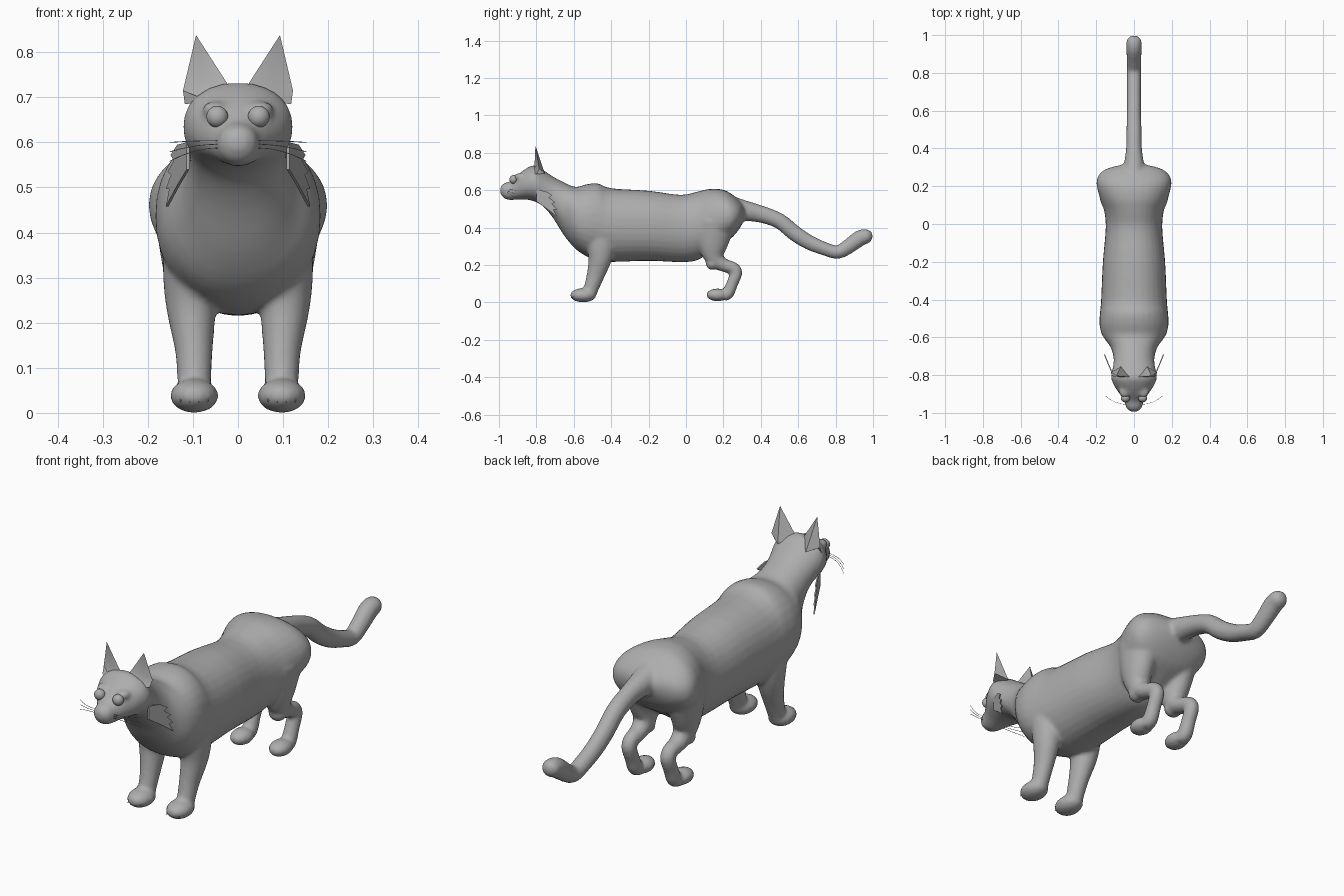
import bpy, bmesh, math
from mathutils import Vector

if "Cube" in bpy.data.objects:
    bpy.data.objects.remove(bpy.data.objects["Cube"])

fur = bpy.data.materials.new("grey fur")
fur.diffuse_color = (0.42, 0.42, 0.42, 1)
fur.use_nodes = True
fur.node_tree.nodes["Principled BSDF"].inputs["Base Color"].default_value = fur.diffuse_color


def make(name, verts, faces, angle=60):
    me = bpy.data.meshes.new(name)
    me.from_pydata(verts, [], faces)
    bm = bmesh.new()
    bm.from_mesh(me)
    bmesh.ops.recalc_face_normals(bm, faces=bm.faces)
    bm.to_mesh(me)
    bm.free()
    me.materials.append(fur)
    ob = bpy.data.objects.new(name, me)
    bpy.context.collection.objects.link(ob)
    select([ob])
    bpy.ops.object.shade_smooth_by_angle(angle=math.radians(angle))
    return ob


def select(obs):
    bpy.ops.object.select_all(action='DESELECT')
    for o in obs:
        o.select_set(True)
    bpy.context.view_layer.objects.active = obs[0]


def refine(rows, steps=3):
    """Catmull-Rom interpolation of a list of tuples."""
    out = []
    for i in range(len(rows) - 1):
        p = [Vector(rows[max(0, min(len(rows) - 1, i + k))]) for k in (-1, 0, 1, 2)]
        for s in range(steps):
            t = s / steps
            out.append(0.5 * (2 * p[1] + (p[2] - p[0]) * t
                              + (2 * p[0] - 5 * p[1] + 4 * p[2] - p[3]) * t ** 2
                              + (3 * p[1] - p[0] - 3 * p[2] + p[3]) * t ** 3))
    return out + [Vector(rows[-1])]


def loft(name, rings, n=24, power=1.0):
    """Skin through rings of (centre, half axis u, half axis v)."""
    verts, faces = [], []
    for c, u, v in rings:
        for i in range(n):
            a = 2 * math.pi * i / n
            ca, sa = math.cos(a), math.sin(a)
            verts.append(c + u * math.copysign(abs(ca) ** power, ca)
                         + v * math.copysign(abs(sa) ** power, sa))
    for r in range(len(rings) - 1):
        for i in range(n):
            j = (i + 1) % n
            faces.append((r * n + i, r * n + j, (r + 1) * n + j, (r + 1) * n + i))
    faces += [tuple(range(n)), tuple(range(len(verts) - n, len(verts)))]
    return make(name, verts, faces)


def limb(name, rows):
    """Bent tube from rows of (x, y, z, side radius, radius in side plane)."""
    rows = refine([tuple(r) for r in rows])
    rings = []
    for i, r in enumerate(rows):
        d = rows[min(i + 1, len(rows) - 1)] - rows[max(i - 1, 0)]
        perp = Vector((0, -d[2], d[1])).normalized()
        rings.append((Vector(r[:3]), Vector((r[3], 0, 0)), perp * r[4]))
    return loft(name, rings)


def ball(name, loc, scale):
    bpy.ops.mesh.primitive_uv_sphere_add(segments=24, ring_count=14, location=loc)
    ob = bpy.context.object
    ob.name = name
    ob.scale = scale
    bpy.ops.object.transform_apply(location=False, rotation=False, scale=True)
    bpy.ops.object.shade_smooth()
    ob.data.materials.append(fur)
    return ob


# Torso, neck and head: y, bottom, top, half width
torso = [(-.993, .585, .615, .018), (-.975, .558, .636, .04), (-.94, .547, .648, .051),
         (-.905, .55, .678, .072), (-.86, .55, .712, .103), (-.81, .54, .733, .122),
         (-.76, .51, .705, .112), (-.71, .45, .672, .108), (-.65, .355, .64, .125),
         (-.59, .285, .617, .168), (-.53, .245, .632, .183), (-.47, .225, .636, .18),
         (-.40, .216, .61, .174), (-.20, .222, .597, .165), (-.03, .215, .575, .15),
         (.06, .225, .592, .156), (.13, .27, .607, .178), (.20, .315, .602, .197),
         (.25, .35, .575, .192), (.29, .40, .54, .15), (.315, .45, .51, .06)]
parts = [loft("body", [(Vector((0, y, (b + t) / 2)), Vector((w, 0, 0)), Vector((0, 0, (t - b) / 2)))
                       for y, b, t, w in refine(torso)], 32, 0.93)]

# Tail
parts.append(limb("tail", [(0, .24, .50, .07, .07), (0, .31, .49, .055, .056), (0, .40, .472, .042, .046),
                           (0, .50, .435, .04, .042), (0, .58, .37, .038, .042), (0, .66, .32, .037, .04),
                           (0, .74, .287, .037, .036), (0, .81, .268, .037, .036), (0, .87, .30, .038, .04),
                           (0, .93, .343, .041, .043), (0, .975, .355, .038, .036), (0, .997, .358, .015, .015)]))

for s in (1, -1):
    # Front leg and paw
    parts.append(limb("front_leg", [(s * .09, -.47, .46, .075, .09), (s * .105, -.455, .32, .062, .08),
                                    (s * .104, -.46, .23, .055, .062), (s * .098, -.485, .14, .042, .047),
                                    (s * .097, -.505, .08, .038, .04), (s * .097, -.52, .03, .036, .035)]))
    parts.append(ball("front_paw", (s * .097, -.55, .038), (.054, .07, .038)))
    # Hind leg with thigh, knee, hock and paw
    parts.append(limb("hind_leg", [(s * .10, .16, .43, .085, .11), (s * .105, .145, .31, .06, .08),
                                   (s * .10, .155, .235, .046, .052), (s * .098, .20, .20, .038, .036),
                                   (s * .097, .252, .183, .033, .034), (s * .097, .268, .155, .032, .033),
                                   (s * .097, .247, .10, .031, .031), (s * .097, .225, .05, .033, .033),
                                   (s * .097, .20, .03, .033, .026)]))
    parts.append(ball("hind_paw", (s * .097, .168, .04), (.046, .06, .034)))
    parts.append(ball("knee", (s * .10, .14, .207), (.04, .034, .034)))
    # Brow over each eye
    parts.append(ball("brow", (s * .05, -.885, .672), (.03, .035, .02)))

# Fuse the parts into one skin
select(parts)
bpy.ops.object.join()
body = bpy.context.object
rm = body.modifiers.new("fuse", 'REMESH')
rm.mode = 'VOXEL'
rm.voxel_size = 0.009
rm.use_smooth_shade = True
sm = body.modifiers.new("soften", 'SMOOTH')
sm.factor = 0.5
sm.iterations = 5

for s, side in ((1, "left"), (-1, "right")):
    # Ear: pointed shell with a hollow front
    ear = [(s * .022, -.81, .728), (s * .06, -.835, .69), (s * .118, -.80, .685), (s * .122, -.785, .715),
           (s * .07, -.755, .69), (s * .093, -.805, .838), (s * .075, -.795, .735)]
    make("ear_" + side, ear, [(0, 1, 6), (1, 2, 6), (2, 3, 6), (3, 5, 6), (5, 0, 6),
                              (3, 4, 5), (4, 0, 5), (0, 4, 3, 2, 1)], 50)
    # Eye
    ball("eye_" + side, (s * .046, -.922, .657), (.024, .022, .024))
    # Cheek tuft: jagged thin plate
    edge = [(-.80, .60), (-.75, .595), (-.715, .572), (-.732, .56), (-.70, .535), (-.717, .528),
            (-.69, .497), (-.708, .497), (-.69, .458), (-.75, .505), (-.80, .54)]
    verts = [(s * (.108 + (y + .80) * .42 + k), y, z) for k in (0, .006) for y, z in edge]
    n = len(edge)
    make("cheek_tuft_" + side, verts, [tuple(range(n)), tuple(range(n, 2 * n))]
         + [(i, (i + 1) % n, n + (i + 1) % n, n + i) for i in range(n)], 20)
    # Whiskers
    for k in range(3):
        cu = bpy.data.curves.new("whisker", 'CURVE')
        cu.dimensions = '3D'
        cu.bevel_depth = 0.0009
        cu.bevel_resolution = 1
        sp = cu.splines.new('POLY')
        sp.points.add(4)
        for i, p in enumerate(sp.points):
            t = i / 4
            p.co = (s * (.042 + .11 * t), -.955 + .045 * t * t,
                    .604 - .008 * k - (.004 + .013 * k) * t * t, 1)
        cu.materials.append(fur)
        bpy.context.collection.objects.link(bpy.data.objects.new(f"whisker_{side}_{k + 1}", cu))
    # Claws on the front paws
    for k in range(4):
        x = s * .097 + (k - 1.5) * .02
        y = -.612 + .006 * abs(k - 1.5)
        bpy.ops.mesh.primitive_cone_add(vertices=6, radius1=.004, depth=.016, location=(x, y, .028),
                                        rotation=(math.radians(125), 0, 0))
        bpy.context.object.name = f"claw_{side}_{k + 1}"
        bpy.context.object.data.materials.append(fur)
